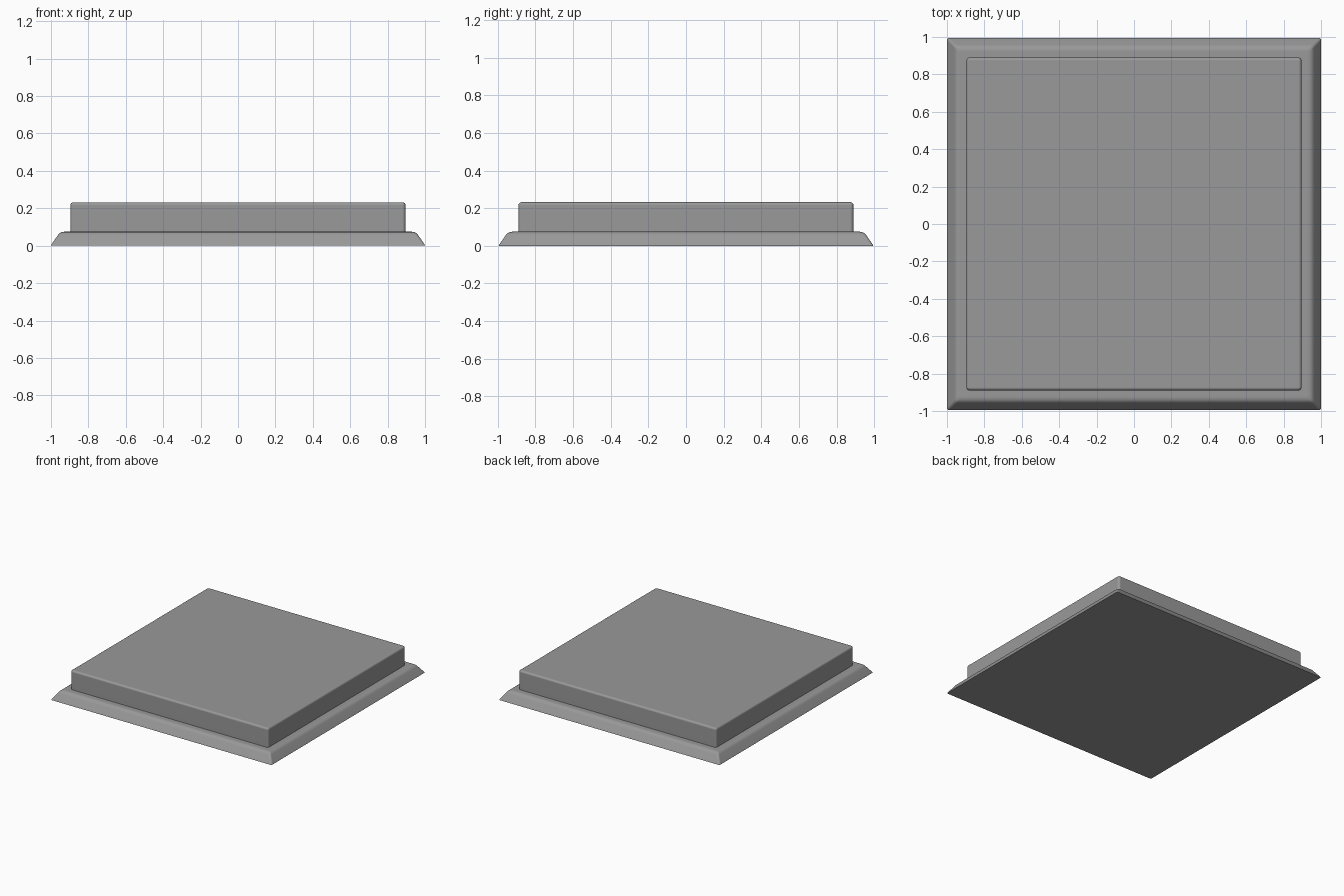
import bpy, bmesh, math

if "Cube" in bpy.data.objects:
    bpy.data.objects.remove(bpy.data.objects["Cube"])

# Dark grey finish
grey = bpy.data.materials.new("dark_grey")
grey.diffuse_color = (0.32, 0.32, 0.32, 1)
grey.use_nodes = True
grey.node_tree.nodes["Principled BSDF"].inputs["Base Color"].default_value = grey.diffuse_color


def ring(bm, hx, hy, z, r, seg=5):
    """Rounded rectangle of vertices at height z."""
    verts = []
    for i, (sx, sy) in enumerate([(1, 1), (-1, 1), (-1, -1), (1, -1)]):
        for k in range(seg + 1):
            a = math.pi / 2 * (i + k / seg)
            verts.append(bm.verts.new((sx * (hx - r) + r * math.cos(a),
                                       sy * (hy - r) + r * math.sin(a), z)))
    return verts


def stepped_slab(name, hx, hy, profile):
    """Loft rounded rectangles; profile rows are (inset, z, corner radius)."""
    bm = bmesh.new()
    rings = [ring(bm, hx - d, hy - d, z, r) for d, z, r in profile]
    n = len(rings[0])
    for a, b in zip(rings, rings[1:]):
        for i in range(n):
            j = (i + 1) % n
            bm.faces.new((a[i], a[j], b[j], b[i]))
    bm.faces.new(rings[0][::-1])
    bm.faces.new(rings[-1])
    mesh = bpy.data.meshes.new(name)
    bm.to_mesh(mesh)
    bm.free()
    mesh.materials.append(grey)
    obj = bpy.data.objects.new(name, mesh)
    bpy.context.collection.objects.link(obj)
    bpy.ops.object.select_all(action='DESELECT')
    obj.select_set(True)
    bpy.context.view_layer.objects.active = obj
    bpy.ops.object.shade_smooth_by_angle(angle=math.radians(35))
    # Keep the large flat faces evenly shaded
    obj.modifiers.new("flat_shading", 'WEIGHTED_NORMAL').keep_sharp = True
    return obj


# Sloped base with a softly rounded upper shoulder
stepped_slab("sloped_base", 1.0, 0.995, [
    (0.0, 0.0, 0.012), (0.001, 0.004, 0.012), (0.036, 0.055, 0.014),
    (0.044, 0.065, 0.014), (0.055, 0.072, 0.014), (0.072, 0.075, 0.014)])

# Raised square block with small rounded edges
R = 0.016
edge = [(R * (1 - math.cos(a)), 0.232 - R * (1 - math.sin(a)),
         0.018 - R * (1 - math.cos(a)))
        for a in (math.pi / 2 * k / 4 for k in range(5))]
stepped_slab("raised_block", 0.896, 0.89, [(0.0, 0.073, 0.018)] + edge)
